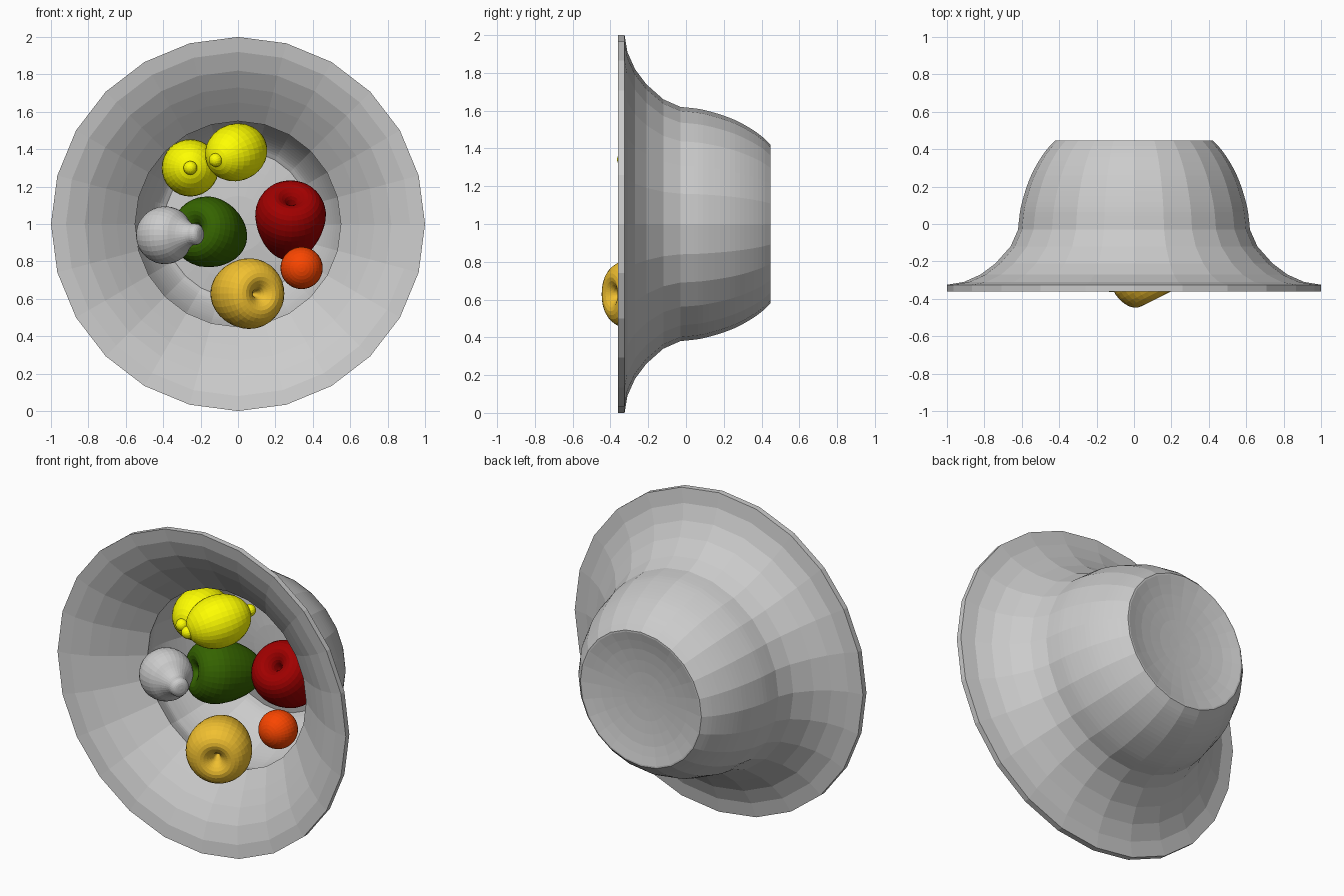
import bpy, bmesh, math
from mathutils import Vector

if "Cube" in bpy.data.objects:
    bpy.data.objects.remove(bpy.data.objects["Cube"])


def smooth_profile(pts, n):
    """Catmull-Rom refinement of (radius, height) points."""
    P = [Vector(p) for p in pts]
    P = [2 * P[0] - P[1]] + P + [2 * P[-1] - P[-2]]
    out = []
    for i in range(1, len(P) - 2):
        a, b, c, d = P[i - 1:i + 3]
        for k in range(n):
            t = k / n
            out.append(0.5 * (2 * b + (c - a) * t + (2 * a - 5 * b + 4 * c - d) * t * t
                              + (3 * b - a - 3 * c + d) * t ** 3))
    return out + [P[-2]]


def lathe(name, profile, loc, axis, segs, color=None):
    """Revolve a profile about z, then point z along axis."""
    bm = bmesh.new()
    rings = []
    for r, h in profile:
        if r < 1e-4:
            rings.append([bm.verts.new((0, 0, h))] * segs)
        else:
            rings.append([bm.verts.new((r * math.cos(2 * math.pi * i / segs),
                                        r * math.sin(2 * math.pi * i / segs), h))
                          for i in range(segs)])
    for a, b in zip(rings, rings[1:]):
        for i in range(segs):
            j = (i + 1) % segs
            bm.faces.new(list(dict.fromkeys([a[i], a[j], b[j], b[i]])))
    bmesh.ops.recalc_face_normals(bm, faces=bm.faces[:])
    me = bpy.data.meshes.new(name)
    bm.to_mesh(me)
    bm.free()
    ob = bpy.data.objects.new(name, me)
    bpy.context.collection.objects.link(ob)
    ob.location = loc
    ob.rotation_mode = 'QUATERNION'
    ob.rotation_quaternion = Vector(axis).to_track_quat('Z', 'Y')
    if color:
        mat = bpy.data.materials.get(color[0]) or bpy.data.materials.new(color[0])
        mat.diffuse_color = (*color[1], 1)
        mat.use_nodes = True
        mat.node_tree.nodes["Principled BSDF"].inputs["Base Color"].default_value = mat.diffuse_color
        me.materials.append(mat)
    return ob


def ball(r, n=12, stretch=1.0):
    return [(r * math.sin(math.pi * i / n), -stretch * r * math.cos(math.pi * i / n))
            for i in range(n + 1)]


# Bowl on its side: outside from dished base to rim, then inside over a lip to the floor
base = smooth_profile([(0, 0.40), (0.15, 0.405), (0.30, 0.422), (0.41, 0.447)], 2)
wall = smooth_profile([(0.42, 0.447), (0.465, 0.40), (0.51, 0.335), (0.55, 0.26), (0.58, 0.18),
                       (0.605, 0.09), (0.615, 0.02), (0.62, -0.03)], 3)
flare = [(0.66, -0.12), (0.74, -0.21), (0.82, -0.27), (0.91, -0.31), (1.0, -0.325)]
inner_flare = [(1.0, -0.36), (0.92, -0.347), (0.82, -0.307), (0.73, -0.25), (0.65, -0.19)]
inner_wall = smooth_profile([(0.55, -0.11), (0.578, -0.03), (0.578, 0.02), (0.568, 0.09),
                             (0.544, 0.17), (0.512, 0.25), (0.47, 0.325), (0.43, 0.375),
                             (0.395, 0.40)], 3)
floor = [(0.30, 0.387), (0.15, 0.372), (0, 0.367)]
lathe("bowl", base + wall + flare + inner_flare + inner_wall + floor, (0, 0, 1), (0, 1, 0), 24)

# Dimpled, tapering fruits
apple = smooth_profile([(0, 0.06), (0.014, 0.09), (0.035, 0.14), (0.09, 0.172), (0.152, 0.142),
                        (0.188, 0.055), (0.177, -0.05), (0.14, -0.15), (0.095, -0.215),
                        (0.05, -0.235), (0, -0.21)], 3)
for name, loc, axis, col in [
        ("red_apple", (0.28, 0.08, 1.025), (0.03, -0.7, 0.7), (0.35, 0.0, 0.0)),
        ("green_apple", (-0.15, 0.035, 0.953), (-0.52, -0.83, 0.17), (0.035, 0.125, 0.0)),
        ("golden_apple", (0.045, -0.245, 0.628), (0.45, -0.89, 0.0), (0.88, 0.53, 0.03))]:
    lathe(name, apple, loc, axis, 32, (name + "_skin", col))

# Lemons with a round nub at both ends
lemon_skin = ("lemon_skin", (1.0, 1.0, 0.0))
for name, loc, axis in [("lemon_left", (-0.255, 0.0, 1.30), (0, -1, 0)),
                        ("lemon_right", (-0.01, -0.178, 1.383), (-0.12, -0.165, -0.045))]:
    lathe(name, ball(0.153, 16, 1.25), loc, axis, 32, lemon_skin)
    a = Vector(axis).normalized()
    for s, end in ((1, "front"), (-1, "back")):
        lathe(f"{name}_nub_{end}", ball(0.037), Vector(loc) + a * s * 0.19, axis, 16, lemon_skin)

# Orange
lathe("orange", ball(0.113, 16), (0.34, -0.088, 0.765), (0, -1, 0), 32,
      ("orange_skin", (0.95, 0.06, 0.0)))

# Plain necked fruit
neck = smooth_profile([(0, -0.155), (0.08, -0.133), (0.135, -0.075), (0.155, 0), (0.135, 0.075),
                       (0.09, 0.122), (0.06, 0.165), (0.055, 0.205), (0.035, 0.225),
                       (0, 0.23)], 3)
lathe("necked_fruit", neck, (-0.39, -0.155, 0.94), (0.155, -0.1, 0.005), 32)
